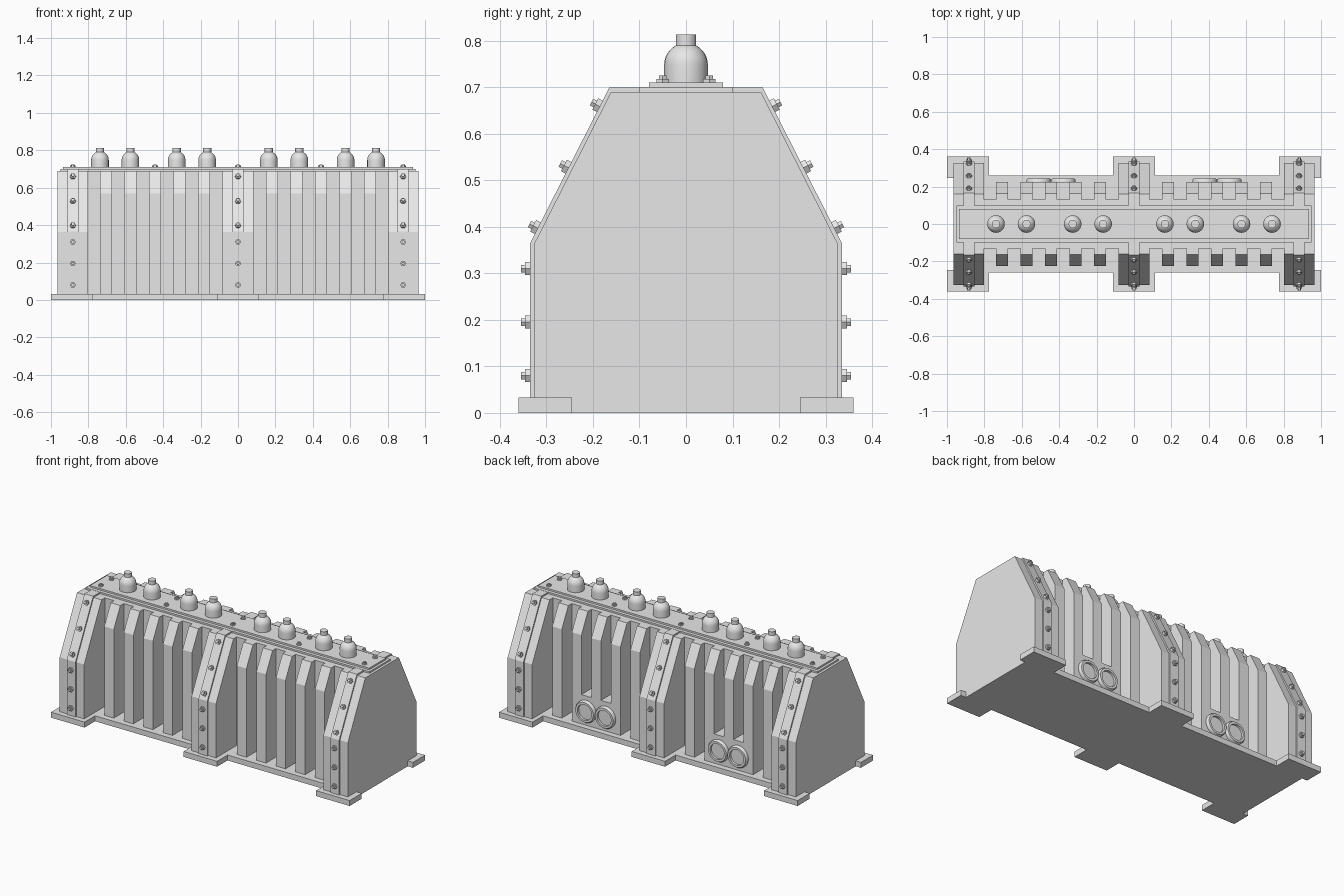
import bpy, bmesh, math
from mathutils import Matrix, Vector

cube = bpy.data.objects.get("Cube")
if cube:
    bpy.data.objects.remove(cube)

grey = bpy.data.materials.new("light_grey")
grey.use_nodes = True
grey.diffuse_color = (0.8, 0.8, 0.8, 1)
grey.node_tree.nodes["Principled BSDF"].inputs["Base Color"].default_value = (0.8, 0.8, 0.8, 1)


def finish(bm, name, smooth=False):
    bmesh.ops.recalc_face_normals(bm, faces=bm.faces)
    mesh = bpy.data.meshes.new(name)
    bm.to_mesh(mesh)
    bm.free()
    mesh.materials.append(grey)
    ob = bpy.data.objects.new(name, mesh)
    bpy.context.collection.objects.link(ob)
    if smooth:
        bpy.ops.object.select_all(action='DESELECT')
        ob.select_set(True)
        bpy.context.view_layer.objects.active = ob
        bpy.ops.object.shade_smooth_by_angle(angle=math.radians(35))
    return ob


def extrude(bm, points, offset):
    """Close a planar outline and extrude it into a solid."""
    face = bm.faces.new([bm.verts.new(p) for p in points])
    new = bmesh.ops.extrude_face_region(bm, geom=[face], use_keep_orig=True)["geom"]
    verts = [v for v in new if isinstance(v, bmesh.types.BMVert)]
    bmesh.ops.translate(bm, verts=verts, vec=offset)


def prism(bm, profile, x, half):
    extrude(bm, [(x - half, y, z) for y, z in profile], (2 * half, 0, 0))


def box(bm, lo, hi):
    extrude(bm, [(lo[0], lo[1], lo[2]), (hi[0], lo[1], lo[2]),
                 (hi[0], hi[1], lo[2]), (lo[0], hi[1], lo[2])], (0, 0, hi[2] - lo[2]))


def lathe(bm, profile, segments, place, direction=(0, 0, 1)):
    """Revolve (radius, height) pairs about an axis starting at place."""
    turn = Vector(direction).to_track_quat('Z', 'Y').to_matrix().to_4x4()
    mat = Matrix.Translation(place) @ turn
    rings = []
    for r, h in profile:
        angles = [math.tau * i / segments for i in range(segments)]
        rings.append([bm.verts.new(mat @ Vector((r * math.cos(a), r * math.sin(a), h))) for a in angles])
    for a, b in zip(rings, rings[1:]):
        for i in range(segments):
            j = (i + 1) % segments
            bm.faces.new((a[i], a[j], b[j], b[i]))
    bm.faces.new(rings[0])
    bm.faces.new(rings[-1])


def mirrored(half):
    return half + [(-y, z) for y, z in reversed(half)]


BASE = 0.033
RIBS = (-0.883, 0, 0.883)
FINS = [s * x for s in (-1, 1) for x in (0.182, 0.313, 0.444, 0.575, 0.706)]
FIN_HALF = 0.032

# Base plate with projecting feet
bm = bmesh.new()
quarter = [(0.965, 0.245), (1, 0.245), (1, 0.36), (0.775, 0.36),
           (0.775, 0.26), (0.112, 0.26), (0.112, 0.36)]
half = quarter + [(-x, y) for x, y in reversed(quarter)]
outline = half + [(x, -y) for x, y in reversed(half)]
extrude(bm, [(x, y, 0) for x, y in outline], (0, 0, BASE))
finish(bm, "base_plate")

# Recessed inner tank
bm = bmesh.new()
box(bm, (-0.9, -0.13, BASE), (0.9, 0.13, 0.69))
finish(bm, "tank_core")

# Heavy ribs and the raised straps that wrap around them
rib = mirrored([(0.327, BASE), (0.327, 0.362), (0.161, 0.69)])
strap = mirrored([(0.335, BASE), (0.335, 0.365), (0.165, 0.699)])
for name, x in zip(("right", "middle", "left"), RIBS):
    bm = bmesh.new()
    prism(bm, rib, x, 0.082)
    finish(bm, name + "_rib")
    bm = bmesh.new()
    prism(bm, strap, x, 0.029)
    finish(bm, name + "_strap")

# Cooling fins with sloped shoulders
bm = bmesh.new()
fin = mirrored([(0.225, BASE), (0.225, 0.57), (0.163, 0.69)])
for x in FINS:
    prism(bm, fin, x, FIN_HALF)
finish(bm, "cooling_fins")

# Filled gaps on the back carrying the round ports
filler = bmesh.new()
ports = bmesh.new()
ring = [(0.066, 0), (0.066, 0.01), (0.06, 0.02), (0.047, 0.02), (0.047, 0.006)]
for side in (-1, 1):
    for x in (0.3785, 0.5095):
        gap = 0.0655 - FIN_HALF
        box(filler, (side * x - gap, 0.1, BASE), (side * x + gap, 0.225, 0.21))
        lathe(ports, ring, 32, (side * x, 0.224, 0.118), (0, 1, 0))
finish(filler, "port_backing")
finish(ports, "round_ports", True)

# Stepped lid
bm = bmesh.new()
box(bm, (-0.95, -0.1, 0.685), (0.95, 0.1, 0.7))
box(bm, (-0.935, -0.08, 0.7), (0.935, 0.08, 0.71))
finish(bm, "lid")

# Domed terminals
bm = bmesh.new()
dome = [(0.047, 0.709), (0.047, 0.748)]
for i in range(1, 7):
    a = math.radians(i * 10.5)
    dome.append((0.047 * math.cos(a), 0.748 + 0.047 * math.sin(a)))
dome += [(0.022, 0.79), (0.022, 0.813)]
for side in (-1, 1):
    for x in (0.165, 0.328, 0.575, 0.738):
        lathe(bm, dome, 24, (side * x, 0, 0))
finish(bm, "terminals", True)

# Hex bolts with stub ends on the straps and lid
bm = bmesh.new()
bolt = [(0.016, -0.002), (0.016, 0.011), (0.009, 0.011), (0.009, 0.02)]
lid_bolt = [(0.015, -0.002), (0.015, 0.008), (0.009, 0.008), (0.009, 0.015)]
for side in (-1, 1):
    for x in RIBS:
        for z in (0.08, 0.195, 0.31):
            lathe(bm, bolt, 6, (x, side * 0.335, z), (0, side, 0))
        for z in (0.397, 0.527, 0.659):
            y = 0.335 - (z - 0.365) * 0.509
            lathe(bm, bolt, 6, (x, side * y, z), (0, side * 0.891, 0.454))
    for x in RIBS + (-0.444, 0.444):
        lathe(bm, lid_bolt, 6, (x, side * 0.05, 0.71))
finish(bm, "bolts")
